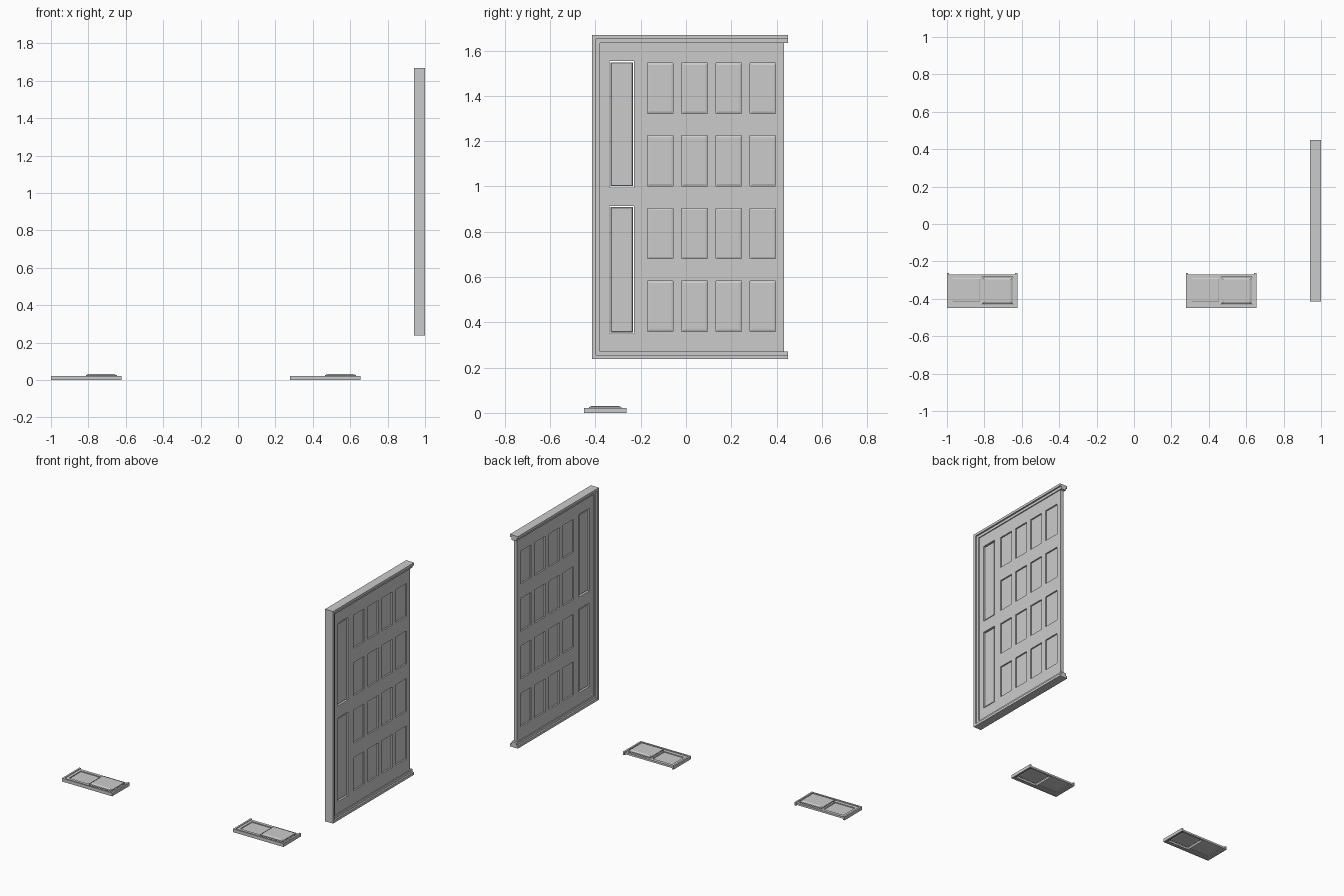
import bpy, bmesh

if "Cube" in bpy.data.objects:
    bpy.data.objects.remove(bpy.data.objects["Cube"])

# Local axes: u = door width, v = door height, w = door thickness
def upright(u, v, w):
    return (w, u, v)

def lying(u, v, w):
    return (v, u, w)

def finish(name, bm):
    bmesh.ops.recalc_face_normals(bm, faces=bm.faces)
    me = bpy.data.meshes.new(name)
    bm.to_mesh(me)
    bm.free()
    ob = bpy.data.objects.new(name, me)
    bpy.context.collection.objects.link(ob)
    return ob

def loft(name, place, loops):
    """Closed solid through rectangular loops (u0, u1, v0, v1, w)."""
    bm = bmesh.new()
    rings = []
    for u0, u1, v0, v1, w in loops:
        rings.append([bm.verts.new(place(u, v, w))
                      for u, v in ((u0, v0), (u1, v0), (u1, v1), (u0, v1))])
    for a, b in zip(rings, rings[1:]):
        for i in range(4):
            j = (i + 1) % 4
            bm.faces.new((a[i], a[j], b[j], b[i]))
    bm.faces.new(rings[0])
    bm.faces.new(rings[-1])
    return finish(name, bm)

def panel(name, place, rect, w0, w1, bevel):
    """Panel with a chamfered border on both faces."""
    u0, u1, v0, v1 = rect
    inner = (u0 + bevel, u1 - bevel, v0 + bevel, v1 - bevel)
    t = (w1 - w0) * 0.3
    return loft(name, place, [(*inner, w0), (*rect, w0 + t),
                              (*rect, w1 - t), (*inner, w1)])

def slab(name, place, rect, w0, w1, holes):
    """Flat board with rectangular openings cut right through."""
    us = sorted({rect[0], rect[1], *[c for h in holes for c in h[:2]]})
    vs = sorted({rect[2], rect[3], *[c for h in holes for c in h[2:]]})
    bm = bmesh.new()
    grid = [[bm.verts.new(place(u, v, w0)) for v in vs] for u in us]
    for i in range(len(us) - 1):
        for j in range(len(vs) - 1):
            cu, cv = (us[i] + us[i + 1]) / 2, (vs[j] + vs[j + 1]) / 2
            if any(h[0] < cu < h[1] and h[2] < cv < h[3] for h in holes):
                continue
            bm.faces.new((grid[i][j], grid[i + 1][j],
                          grid[i + 1][j + 1], grid[i][j + 1]))
    ext = bmesh.ops.extrude_face_region(bm, geom=bm.faces[:], use_keep_orig=True)
    for e in ext["geom"]:
        if isinstance(e, bmesh.types.BMVert):
            e.co += type(e.co)(place(0, 0, w1 - w0))
    bmesh.ops.delete(bm, geom=[v for v in bm.verts if not v.link_faces], context='VERTS')
    return finish(name, bm)

def frame(name, place, rect, band, w0, w1):
    """Three-sided surround, open on the high-u side."""
    u0, u1, v0, v1 = rect
    return slab(name, place, rect, w0, w1, [(u0 + band, u1, v0 + band, v1 - band)])

# Upright door: stepped frame
frame("door_frame_outer", upright, (-0.415, 0.45, 0.237, 1.668), 0.017, 0.94, 1.0)
frame("door_frame_stop", upright, (-0.398, 0.45, 0.254, 1.651), 0.018, 0.951, 0.989)

# Upright door: leaf openings, two tall ones and a four by four grid
tall = [(-0.338, -0.23, 0.35, 0.914), (-0.338, -0.23, 0.996, 1.553)]
small = [(u, u + 0.113, v, v + 0.222)
         for u in (-0.17, -0.019, 0.132, 0.283)
         for v in (0.36, 0.681, 1.002, 1.322)]
slab("door_leaf", upright, (-0.38, 0.433, 0.272, 1.633), 0.958, 0.982, tall + small)

# Upright door: inset panels
for k, r in enumerate(small):
    panel(f"door_small_panel_{k + 1}", upright, r, 0.965, 0.975, 0.008)
for k, (a, b, c, d) in enumerate(tall):
    panel(f"door_tall_panel_{k + 1}", upright,
          (a + 0.005, b - 0.005, c + 0.005, d - 0.005), 0.963, 0.977, 0.004)

# Two small hatches lying flat, each with one recessed and one raised panel
for tag, x in (("left", -1.0), ("right", 0.278)):
    def at(u0, u1, v0, v1):
        return (u0, u1, x + v0, x + v1)
    frame(f"{tag}_hatch_frame", lying, at(-0.45, -0.263, 0, 0.376), 0.012, 0.0, 0.022)
    low = at(-0.416, -0.29, 0.03, 0.176)
    high = at(-0.43, -0.283, 0.186, 0.354)
    slab(f"{tag}_hatch_board", lying, at(-0.438, -0.269, 0.012, 0.364),
         0.005, 0.018, [low, high])
    panel(f"{tag}_hatch_low_panel", lying, low, 0.008, 0.014, 0.004)
    panel(f"{tag}_hatch_raised_panel", lying,
          at(-0.428, -0.285, 0.188, 0.352), 0.012, 0.031, 0.012)
